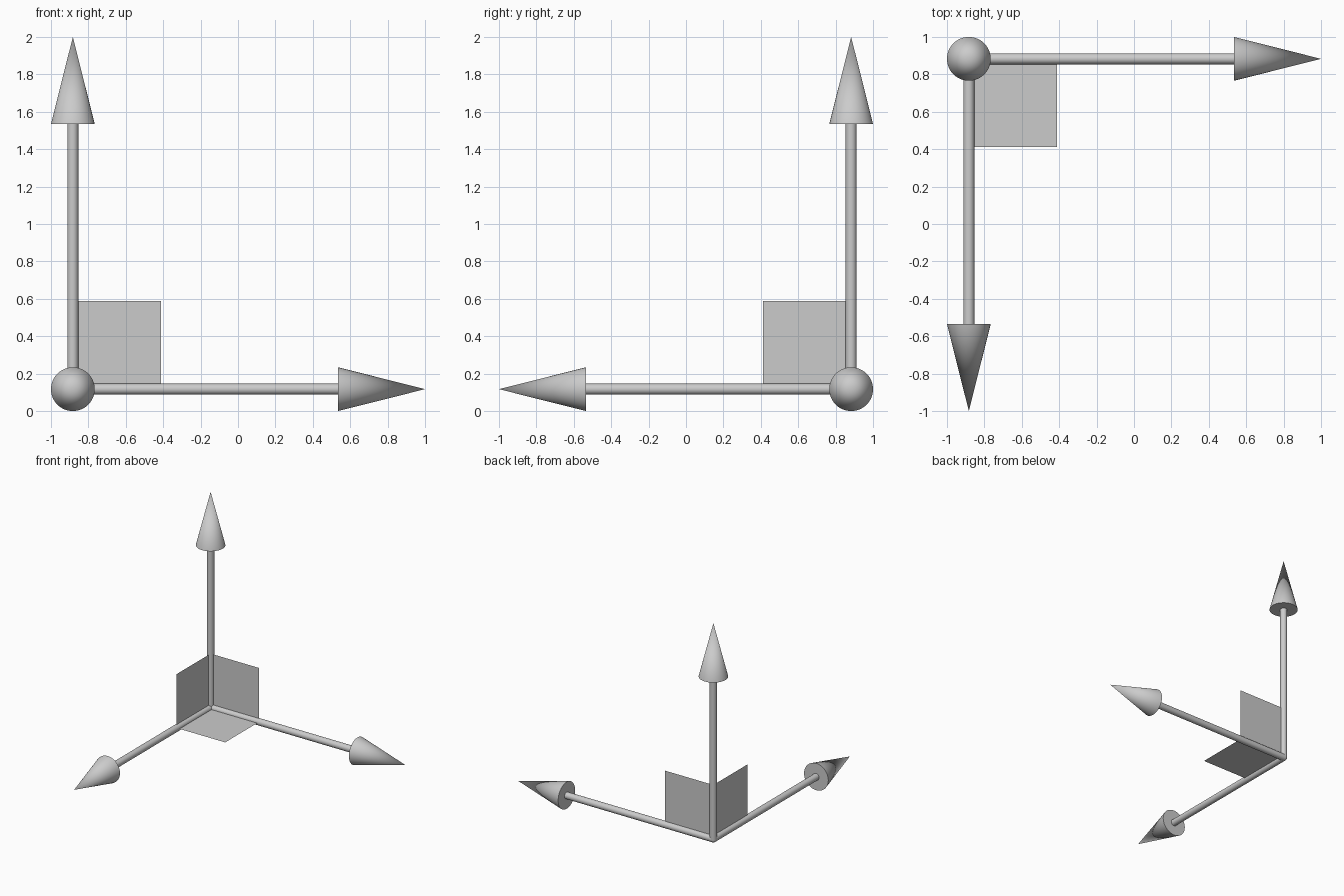
import bpy
import math
from mathutils import Vector

if "Cube" in bpy.data.objects:
    bpy.data.objects.remove(bpy.data.objects["Cube"])

R = 0.117                                  # arrowhead radius
ORIGIN = Vector((-1 + R, 1 - R, R))        # where the three arrows meet
LENGTH, HEAD, SHAFT_R, PLANE = 2 - R, 0.465, 0.029, 0.47
AXES = {"x": Vector((1, 0, 0)), "y": Vector((0, -1, 0)), "z": Vector((0, 0, 1))}


def finish(name, smooth=True):
    ob = bpy.context.object
    ob.name = name
    if smooth:
        bpy.ops.object.shade_smooth_by_angle(angle=math.radians(30))
    return ob


def arrow(axis, d):
    rot = d.to_track_quat('Z', 'Y').to_euler()
    shaft = LENGTH - HEAD
    bpy.ops.mesh.primitive_cylinder_add(vertices=48, radius=SHAFT_R, depth=shaft,
                                        location=ORIGIN + d * shaft / 2, rotation=rot)
    finish(axis + "_arrow_shaft")
    bpy.ops.mesh.primitive_cone_add(vertices=64, radius1=R, radius2=0, depth=HEAD,
                                    location=ORIGIN + d * (LENGTH - HEAD / 2), rotation=rot)
    finish(axis + "_arrow_head")


def plane_square(name, a, b, normal):
    # thin square spanning two axes from the shared corner
    bpy.ops.mesh.primitive_plane_add(size=PLANE, location=ORIGIN + (a + b) * PLANE / 2,
                                     rotation=normal.to_track_quat('Z', 'Y').to_euler())
    finish(name, smooth=False)


# Arrows
for axis, d in AXES.items():
    arrow(axis, d)

# Plane squares between each pair of arrows
x, y, z = AXES.values()
plane_square("xy_plane_square", x, y, z)
plane_square("xz_plane_square", x, z, y)
plane_square("yz_plane_square", y, z, x)

# Rounded joint at the corner
bpy.ops.mesh.primitive_uv_sphere_add(segments=32, ring_count=16, radius=SHAFT_R, location=ORIGIN)
finish("corner_joint")
